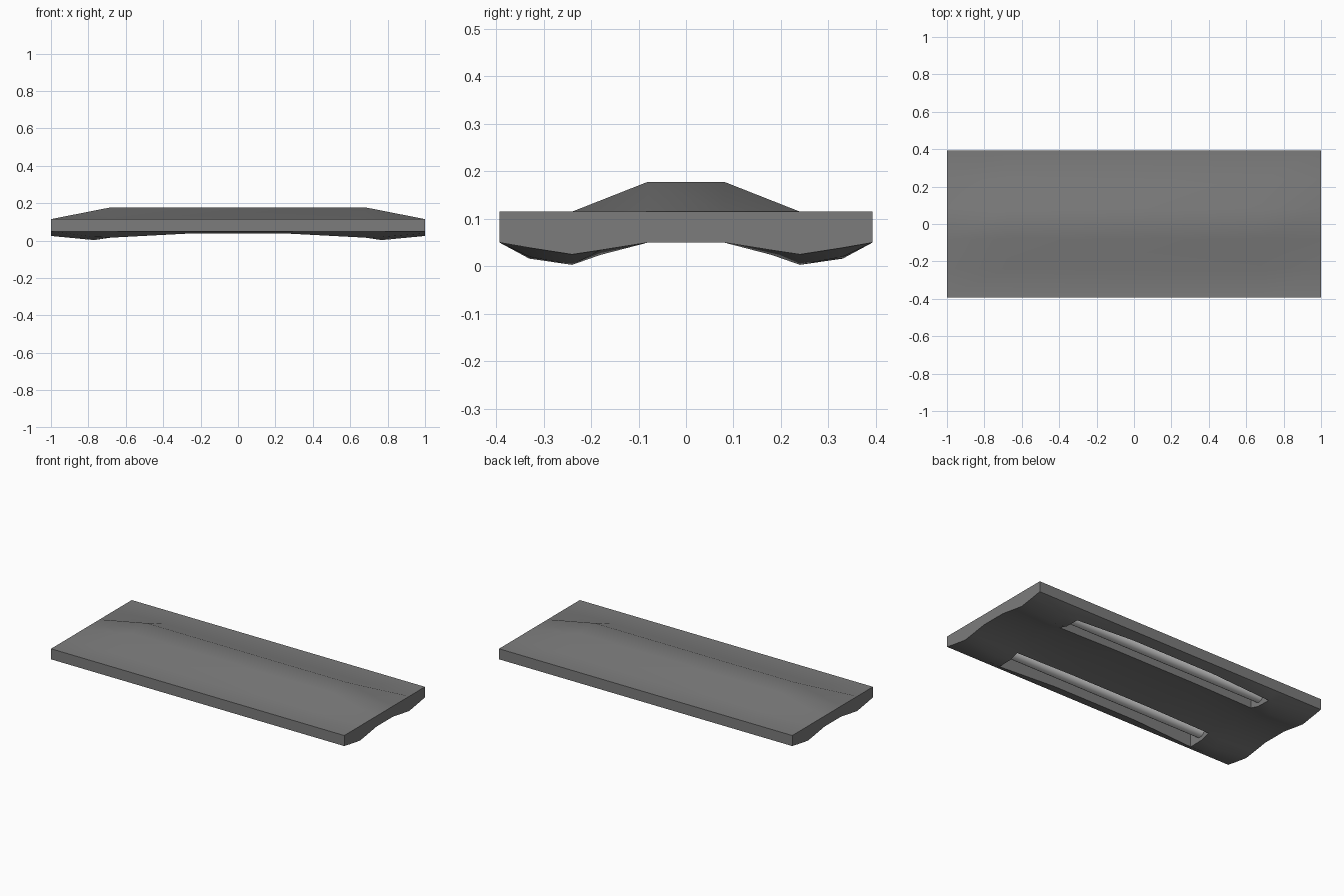
import bpy, bmesh, math

if "Cube" in bpy.data.objects:
    bpy.data.objects.remove(bpy.data.objects["Cube"])

def material(name, c):
    m = bpy.data.materials.new(name)
    m.diffuse_color = (c, c, c, 1)
    m.use_nodes = True
    m.node_tree.nodes["Principled BSDF"].inputs["Base Color"].default_value = m.diffuse_color
    return m

housing_grey = material("housing grey", 0.2)
light_grey = material("light grey", 0.7)

XS = [-1, -.77, -.68, -.28, .28, .68, .77, 1]
ROW = [.08, .18, .24, .33, .393]
YS = [-y for y in reversed(ROW)] + ROW
TOP_X = [-1, -.68, .68, 1]
TOP_Y = [-.393, -.24, -.08, .08, .24, .393]

# underside heights along ROW at each |x|
UNDER = {1: (.05, .034, .025, .039, .05), .77: (.05, .024, .003, .02, .05),
         .68: (.05, .036, .018, .016, .05), .28: (.05, .042, .04, .037, .05)}

def under(x, y):
    return UNDER[abs(x)][ROW.index(abs(y))]

def over(x, y):
    return .178 if abs(x) < .7 and abs(y) < .1 else .115

def sheet(bm, xs, ys, height):
    """Grid of quads over xs, ys; returns the vertices and the faces by cell."""
    g = [[bm.verts.new((x, y, height(x, y))) for y in ys] for x in xs]
    cells = {(i, j): bm.faces.new((g[i][j], g[i+1][j], g[i+1][j+1], g[i][j+1]))
             for i in range(len(xs) - 1) for j in range(len(ys) - 1)}
    return g, cells

def add_object(name, bm, mats):
    bmesh.ops.recalc_face_normals(bm, faces=bm.faces)
    me = bpy.data.meshes.new(name)
    bm.to_mesh(me)
    bm.free()
    for m in mats:
        me.materials.append(m)
    ob = bpy.data.objects.new(name, me)
    bpy.context.collection.objects.link(ob)
    bpy.ops.object.select_all(action='DESELECT')
    ob.select_set(True)
    bpy.context.view_layer.objects.active = ob
    bpy.ops.object.shade_smooth_by_angle(angle=math.radians(35))

# housing: humped top and contoured underside joined by a side band
bm = bmesh.new()
lo, cells = sheet(bm, XS, YS, under)
hi, _ = sheet(bm, TOP_X, TOP_Y, over)
for k in (0, -1):
    bm.faces.new([r[k] for r in lo] + [r[k] for r in reversed(hi)])
    bm.faces.new(lo[k] + hi[k][::-1])

# two long recesses sunk into the underside
slots = [cells[i, j] for i in (2, 3, 4) for j in (1, 2, 6, 7)]
new = bmesh.ops.extrude_face_region(bm, geom=slots)["geom"]
for e in new:
    if isinstance(e, bmesh.types.BMVert):
        e.co.z = .1
    elif isinstance(e, bmesh.types.BMFace):
        e.material_index = 1
bmesh.ops.delete(bm, geom=[f for f in slots if f.is_valid], context='FACES')
add_object("housing", bm, [housing_grey, light_grey])

# a round bar lying in each recess
for name, side in (("front_bar", -1), ("back_bar", 1)):
    bm = bmesh.new()
    bmesh.ops.create_cone(bm, cap_ends=True, segments=16, radius1=.036, radius2=.036, depth=1.36)
    for v in bm.verts:
        x, y, z = v.co
        v.co = (z, side * .25 + y, .077 + x)
    add_object(name, bm, [light_grey])
